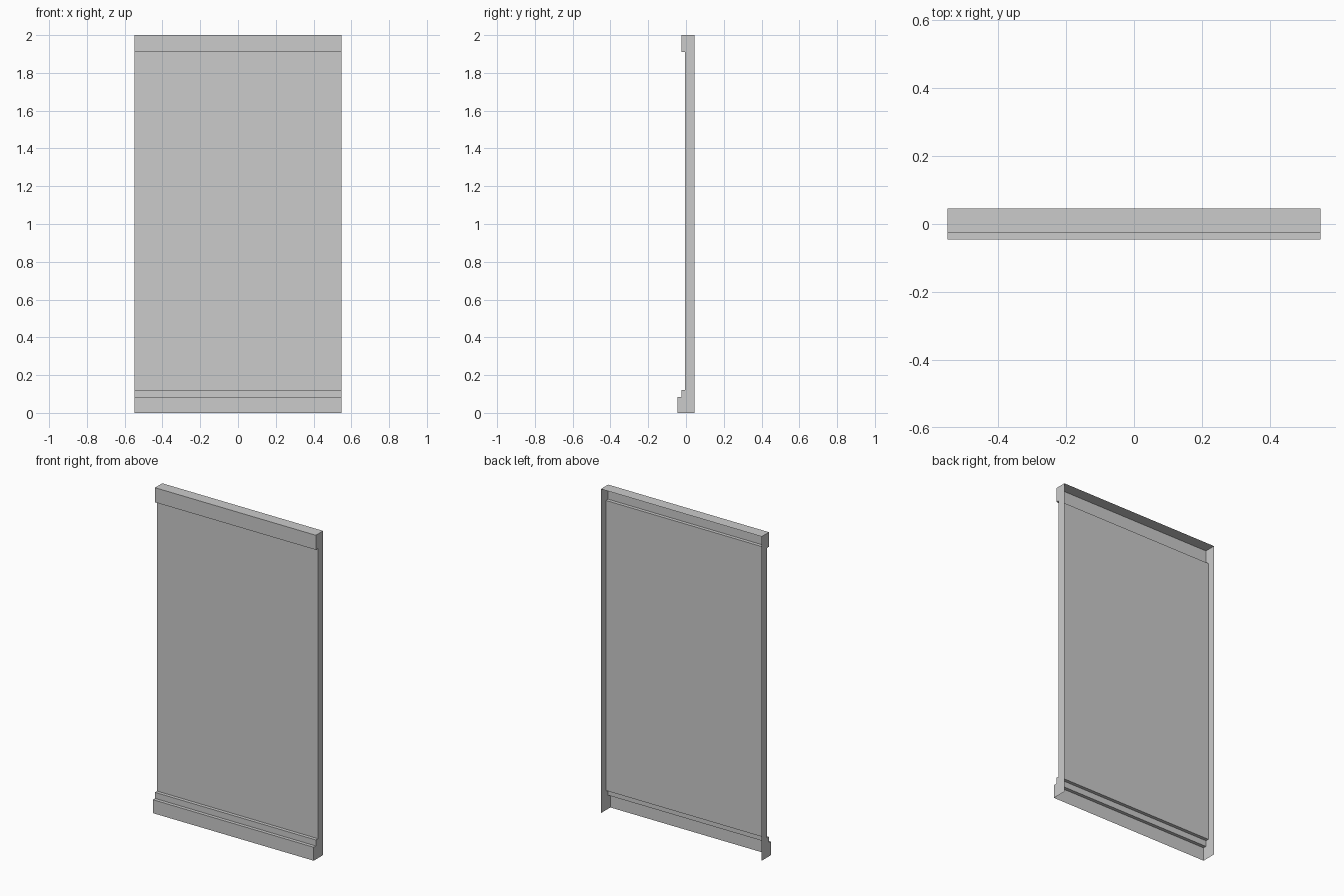
import bpy
import bmesh

if "Cube" in bpy.data.objects:
    bpy.data.objects.remove(bpy.data.objects["Cube"])

HALF_W = 0.549

# Side profile (y, z): plinth, small step, wall face, top band, top depth
PROFILE = [
    (-0.046, 0.0), (-0.046, 0.083),
    (-0.025, 0.083), (-0.025, 0.12),
    (-0.004, 0.12), (-0.004, 1.91),
    (-0.025, 1.91), (-0.025, 2.0),
    (0.046, 2.0),
]
BACK_FOOT = (0.046, 0.0)


def build_wall_panel():
    bm = bmesh.new()
    left = [bm.verts.new((-HALF_W, y, z)) for y, z in PROFILE]
    right = [bm.verts.new((HALF_W, y, z)) for y, z in PROFILE]

    # Moulded front and top, left open at the back and underneath
    for i in range(len(PROFILE) - 1):
        bm.faces.new((left[i], right[i], right[i + 1], left[i + 1]))

    # Flat end sheets closing both sides
    left_foot = bm.verts.new((-HALF_W, *BACK_FOOT))
    right_foot = bm.verts.new((HALF_W, *BACK_FOOT))
    bm.faces.new(left + [left_foot])
    bm.faces.new((right + [right_foot])[::-1])

    mesh = bpy.data.meshes.new("wall_panel")
    bm.to_mesh(mesh)
    bm.free()
    obj = bpy.data.objects.new("wall_panel", mesh)
    bpy.context.collection.objects.link(obj)


build_wall_panel()
